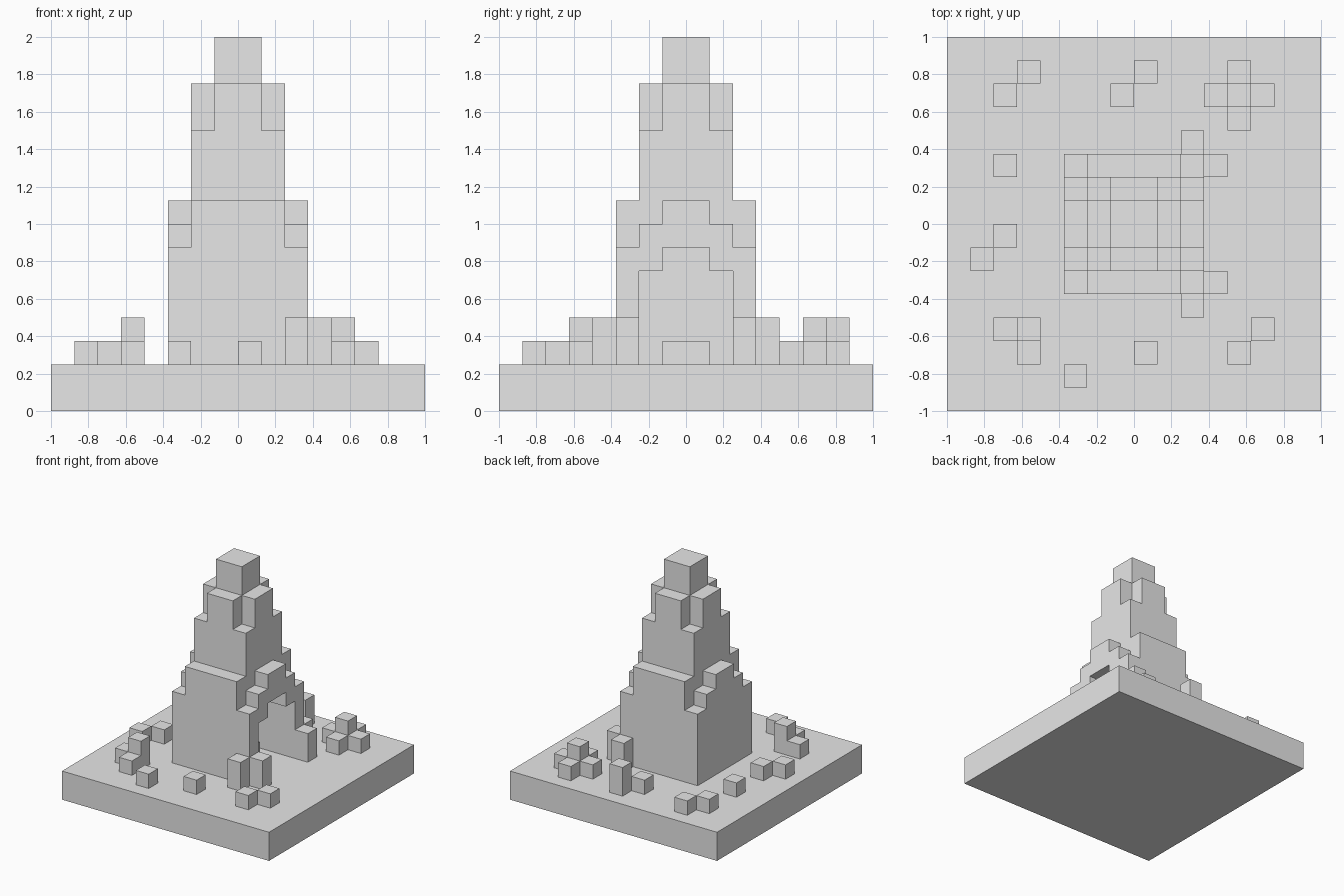
import bpy
import bmesh
from math import radians
from mathutils import Vector

U = 0.125  # edge of one block

default = bpy.data.objects.get("Cube")
if default:
    bpy.data.objects.remove(default, do_unlink=True)

stone = bpy.data.materials.new("grey_stone")
stone.use_nodes = True
GREY = (0.8, 0.8, 0.8, 1)
stone.diffuse_color = GREY
stone.node_tree.nodes["Principled BSDF"].inputs["Base Color"].default_value = GREY


def finish(name, bm):
    mesh = bpy.data.meshes.new(name)
    bm.to_mesh(mesh)
    bm.free()
    mesh.materials.append(stone)
    obj = bpy.data.objects.new(name, mesh)
    bpy.context.scene.collection.objects.link(obj)
    return obj


def box(name, x, y, z):
    """Cuboid from three (low, high) ranges in blocks."""
    bm = bmesh.new()
    bmesh.ops.create_cube(bm, size=1)
    for v in bm.verts:
        v.co = Vector([(a + b) / 2 + c * (b - a) for (a, b), c in zip((x, y, z), v.co)]) * U
    return finish(name, bm)


def cells(x, y, z):
    return {(i, j, k) for i in range(*x) for j in range(*y) for k in range(*z)}


def skin(name, solid):
    """Outer surface of a set of unit blocks, with flat areas merged."""
    bm = bmesh.new()
    verts = {}

    def vert(p):
        if p not in verts:
            verts[p] = bm.verts.new(Vector(p) * U)
        return verts[p]

    for c in solid:
        for axis in range(3):
            for side in (0, 1):
                n = list(c)
                n[axis] += 2 * side - 1
                if tuple(n) in solid:
                    continue
                ring = []
                for du, dv in ((0, 0), (1, 0), (1, 1), (0, 1)):
                    p = list(c)
                    p[axis] += side
                    p[(axis + 1) % 3] += du
                    p[(axis + 2) % 3] += dv
                    ring.append(vert(tuple(p)))
                bm.faces.new(ring if side else ring[::-1])
    bmesh.ops.dissolve_limit(bm, angle_limit=radians(1), verts=bm.verts[:], edges=bm.edges[:])
    return finish(name, bm)


# Ground slab
box("ground_slab", (-8, 8), (-8, 8), (0, 2))

# Tower: lower tier with stepped sides, upper tier, cross-shaped cap, top block
tower = cells((-2, 2), (-3, 3), (2, 9))
for half, top in ((3, 7), (2, 8), (1, 9)):
    tower |= cells((-3, 3), (-half, half), (2, top))
tower |= cells((-2, 2), (-2, 2), (9, 12))
tower |= cells((-2, 2), (-1, 1), (12, 14)) | cells((-1, 1), (-2, 2), (12, 14))
tower |= cells((-1, 1), (-1, 1), (14, 16))
# Chamber with stepped archway open on one side
tower -= cells((-2, 3), (-2, 2), (2, 6)) | cells((-2, 3), (-1, 1), (6, 7))
skin("tower", tower)

# Low block inside the chamber
box("altar", (-1, 1), (-1, 1), (2, 3))

# Posts beside the archway
for side, y in (("right", -1), ("left", 1)):
    for label, x, d in (("corner", 2, 3), ("door", 3, 2)):
        span = (d, d + 1) if y > 0 else (-d - 1, -d)
        box(f"{label}_post_{side}", (x, x + 1), span, (2, 4))

# Scattered stones, low and tall
low = [(-5, 6), (-6, 5), (-1, 5), (4, 6), (3, 5), (5, 5), (4, 4),
       (-6, 2), (-6, -1), (-7, -2), (-6, -5), (-5, -6), (-3, -7),
       (0, -6), (5, -5), (4, -6)]
tall = [(0, 6), (4, 5), (-5, -5)]
for name, spots, top in (("low_stone", low, 3), ("tall_stone", tall, 4)):
    for n, (x, y) in enumerate(spots, 1):
        box(f"{name}_{n}", (x, x + 1), (y, y + 1), (2, top))
